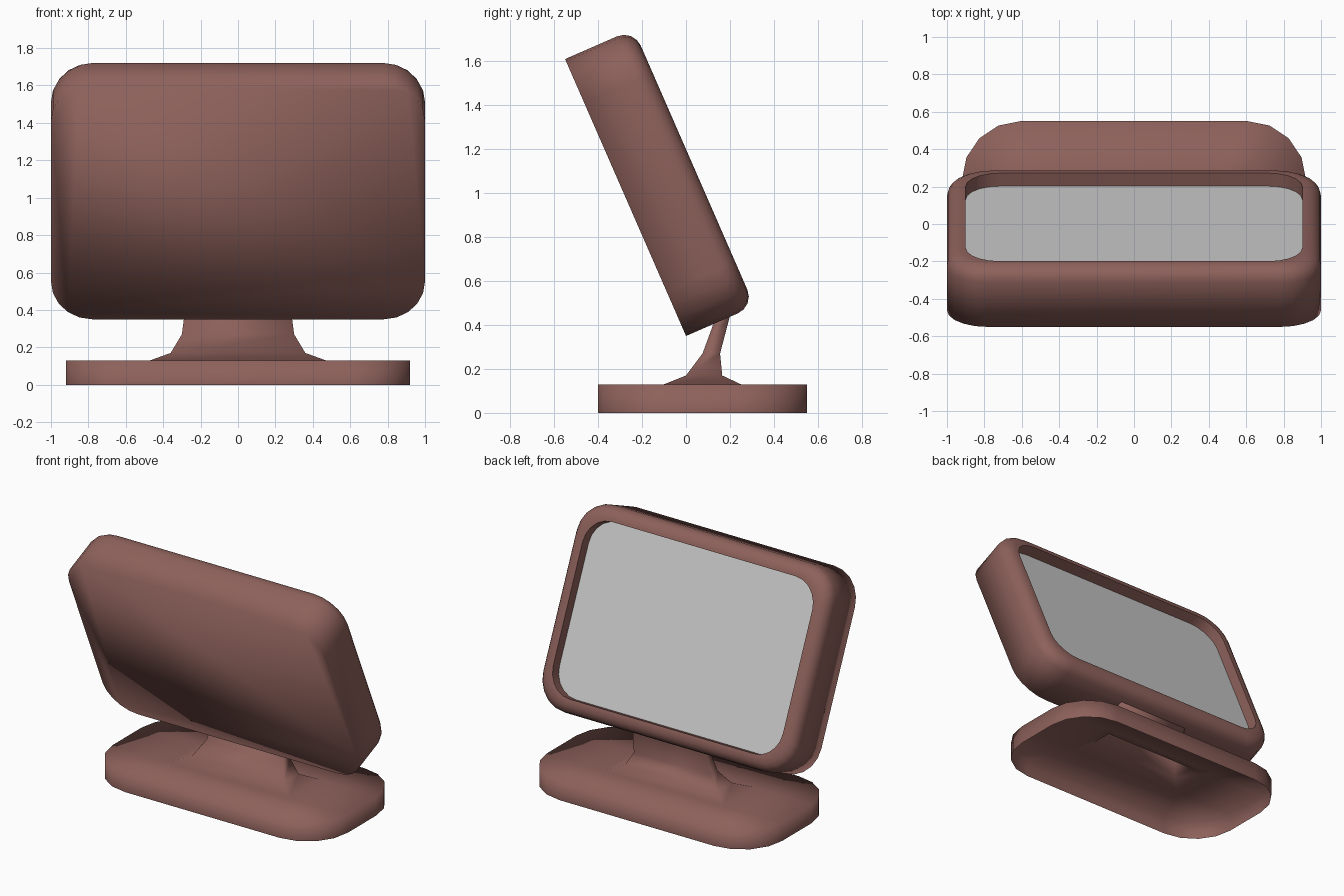
import bpy, bmesh, math

if "Cube" in bpy.data.objects:
    bpy.data.objects.remove(bpy.data.objects["Cube"])

brown = bpy.data.materials.new("brown_plastic")
brown.diffuse_color = (0.27, 0.12, 0.105, 1)
brown.use_nodes = True
brown.node_tree.nodes["Principled BSDF"].inputs["Base Color"].default_value = brown.diffuse_color


def rounded_rect(hx, hy, r, segs, z, cy=0.0):
    """Counter-clockwise rounded rectangle; r = 0 gives stacked corner points."""
    pts = []
    for k, (sx, sy) in enumerate([(1, 1), (-1, 1), (-1, -1), (1, -1)]):
        for i in range(segs + 1):
            a = math.radians(90 * (k + i / segs))
            pts.append((sx * (hx - r) + r * math.cos(a),
                        cy + sy * (hy - r) + r * math.sin(a), z))
    return pts


def loft(name, rings, cap_start=False, cap_end=False, sharp=(), mat=None):
    bm = bmesh.new()
    loops = [[bm.verts.new(p) for p in ring] for ring in rings]
    n = len(loops[0])
    for a, b in zip(loops, loops[1:]):
        for i in range(n):
            j = (i + 1) % n
            bm.faces.new((a[i], a[j], b[j], b[i]))
    if cap_start:
        bm.faces.new(loops[0][::-1])
    if cap_end:
        bm.faces.new(loops[-1])
    for k in sharp:
        for i in range(n):
            e = bm.edges.get((loops[k][i], loops[k][(i + 1) % n]))
            if e:
                e.smooth = False
    bmesh.ops.remove_doubles(bm, verts=bm.verts, dist=1e-4)
    for f in bm.faces:
        f.smooth = True
    me = bpy.data.meshes.new(name)
    bm.to_mesh(me)
    bm.free()
    ob = bpy.data.objects.new(name, me)
    bpy.context.collection.objects.link(ob)
    if mat:
        me.materials.append(mat)
    return ob


# Hollow base that narrows into the leaning neck
SEG = 4
rings = [rounded_rect(0.92, 0.475, 0.315, SEG, z, 0.075) for z in (0, 0.13)]
for z, hx, y0, y1 in [(0.13, 0.47, -0.10, 0.25), (0.17, 0.36, 0.0, 0.165),
                      (0.27, 0.30, 0.075, 0.155), (0.46, 0.275, 0.145, 0.205)]:
    rings.append(rounded_rect(hx, (y1 - y0) / 2, 0, SEG, z, (y0 + y1) / 2))
loft("base_and_neck", rings, mat=brown)

# Screen housing: flat back, rounded front rim, recessed opening
HX, HY, R, DEPTH, ROUND = 1.0, 0.6875, 0.22, 0.34, 0.082
RIM, SCREEN_Z, CSEG = 0.1, 0.264, 5
rings = [rounded_rect(HX, HY, R, CSEG, 0)]
for i in range(5):
    a = math.radians(90 * i / 4)
    d = ROUND * (1 - math.cos(a))
    rings.append(rounded_rect(HX - d, HY - d, R - d * 0.5, CSEG,
                              DEPTH - ROUND + ROUND * math.sin(a)))
for z in (DEPTH, SCREEN_Z):
    rings.append(rounded_rect(HX - RIM, HY - RIM, 0.18, CSEG, z))
housing = loft("screen_housing", rings, cap_start=True, sharp=(6,), mat=brown)

# Grey screen panel at the bottom of the recess
screen = loft("screen", [rounded_rect(HX - RIM, HY - RIM, 0.18, CSEG, SCREEN_Z)],
              cap_end=True)

# Lean both parts back on the neck
for ob in (housing, screen):
    ob.rotation_euler = (math.radians(-66.4), 0, 0)
    ob.location = (0, -0.275, 0.98)
